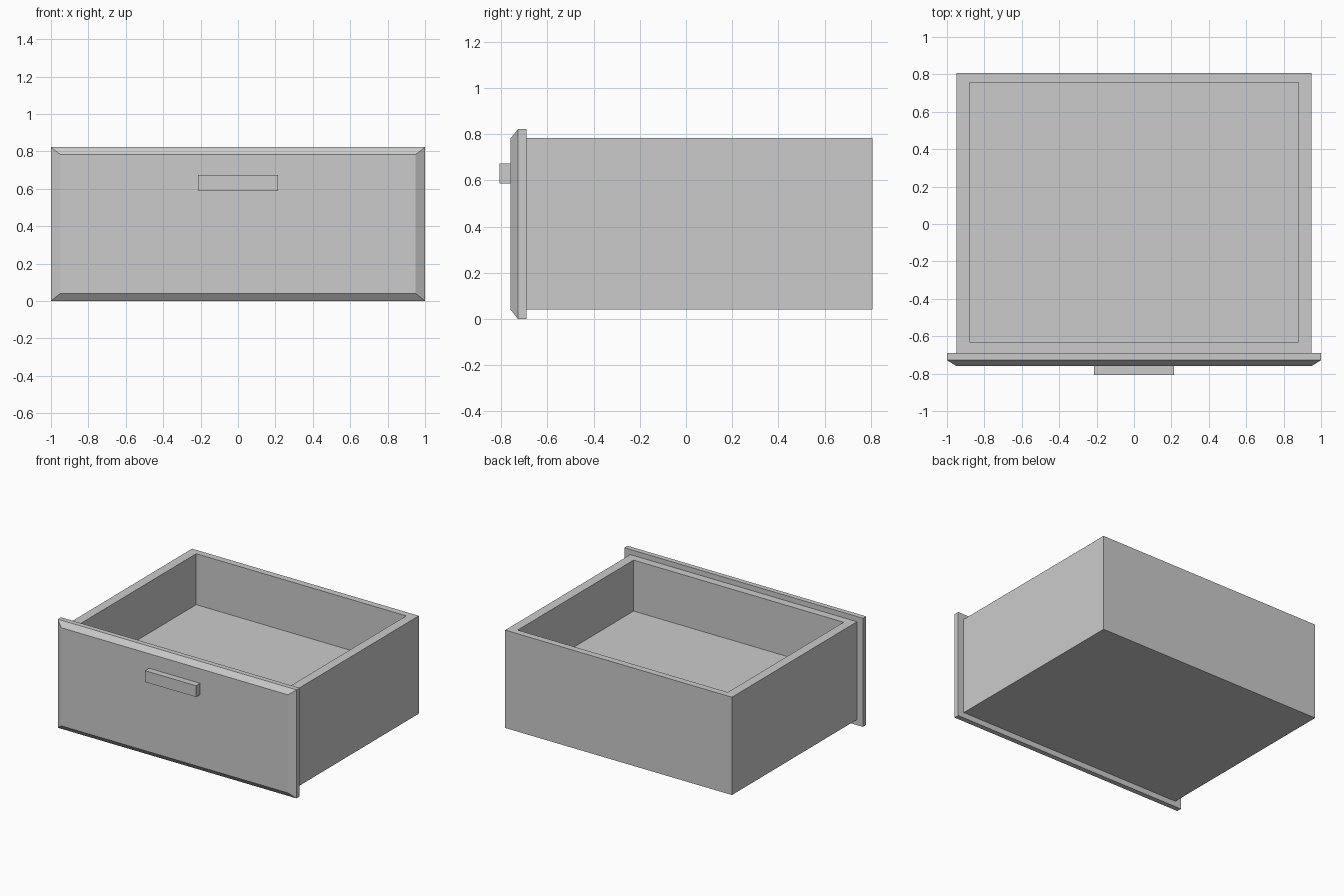
import bpy, bmesh

if "Cube" in bpy.data.objects:
    bpy.data.objects.remove(bpy.data.objects["Cube"])


def box(bm, x, y0, y1, z0, z1):
    """Add a box symmetric in x; return its faces."""
    verts = bmesh.ops.create_cube(bm, size=1)["verts"]
    for v in verts:
        v.co.x *= 2 * x
        v.co.y = y1 if v.co.y > 0 else y0
        v.co.z = z1 if v.co.z > 0 else z0
    return list({f for v in verts for f in v.link_faces})


def finish(bm, name):
    mesh = bpy.data.meshes.new(name)
    bm.normal_update()
    bm.to_mesh(mesh)
    bm.free()
    obj = bpy.data.objects.new(name, mesh)
    bpy.context.collection.objects.link(obj)
    return obj


# Drawer box: top face inset to the rim, then sunk to the raised floor
bm = bmesh.new()
faces = box(bm, 0.95, -0.69, 0.807, 0.042, 0.783)
bm.normal_update()
top = max(faces, key=lambda f: f.calc_center_median().z)
rim = list(top.verts)
bmesh.ops.inset_individual(bm, faces=[top], thickness=0.05)
for v in top.verts:
    v.co.x = 0.88 if v.co.x > 0 else -0.88
    v.co.y = 0.757 if v.co.y > 0 else -0.63
floor = bmesh.ops.extrude_discrete_faces(bm, faces=[top])["faces"][0]
for v in floor.verts:
    v.co.z = 0.397
finish(bm, "drawer_box")

# Front panel: slab with a raised front narrowed into a chamfer
bm = bmesh.new()
faces = box(bm, 1.0, -0.728, -0.69, 0.0, 0.822)
bm.normal_update()
front = min(faces, key=lambda f: f.calc_center_median().y)
front = bmesh.ops.extrude_discrete_faces(bm, faces=[front])["faces"][0]
for v in front.verts:
    v.co.x *= 0.95
    v.co.y = -0.759
    v.co.z = 0.783 if v.co.z > 0.4 else 0.04
finish(bm, "front_panel")

# Handle block
bm = bmesh.new()
box(bm, 0.214, -0.807, -0.759, 0.587, 0.673)
finish(bm, "handle")
